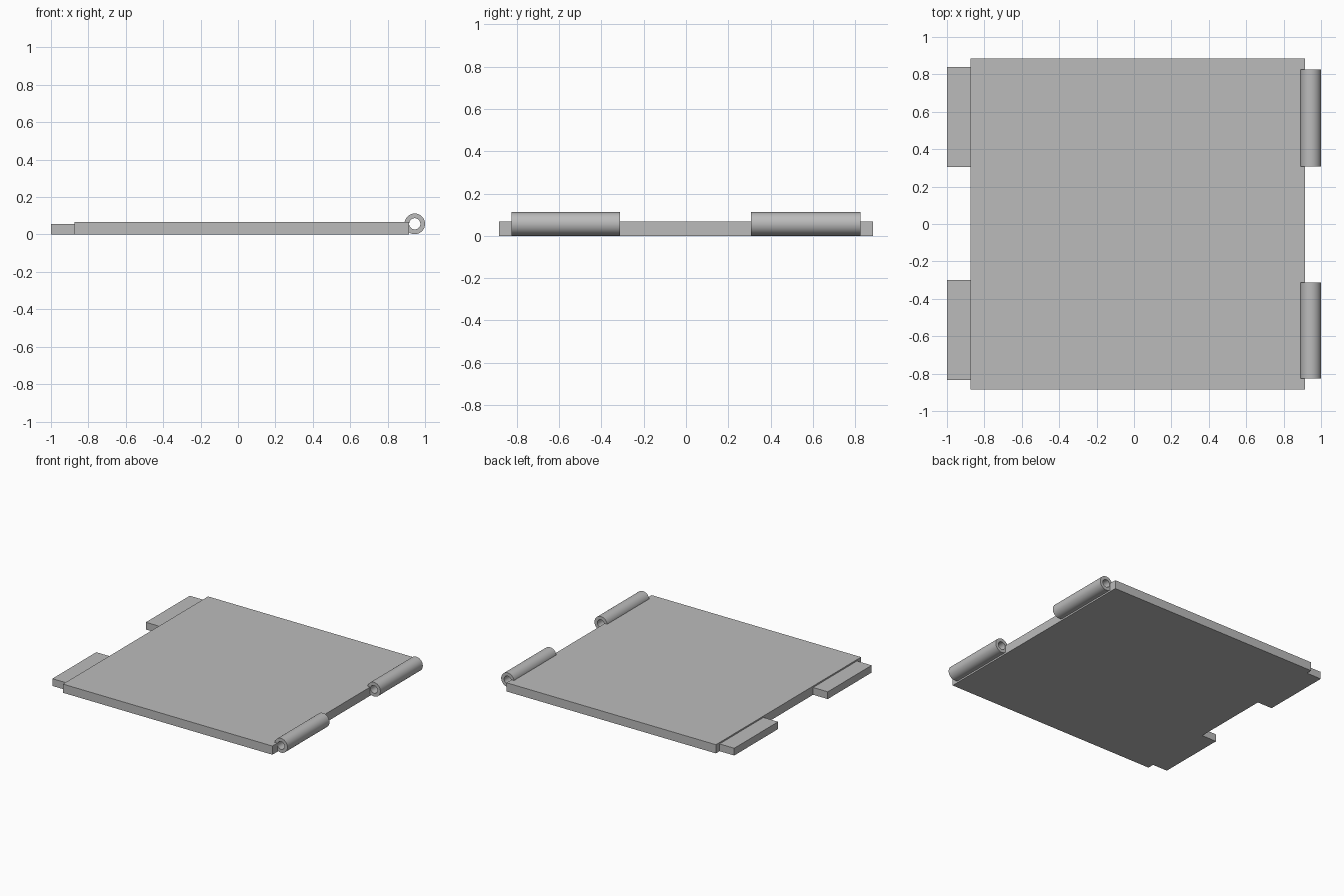
import bpy, bmesh
from math import cos, sin, tau, radians

cube = bpy.data.objects.get("Cube")
if cube:
    bpy.data.objects.remove(cube, do_unlink=True)

grey = bpy.data.materials.new("plain_grey")
grey.use_nodes = True
colour = (0.5, 0.5, 0.5, 1)
grey.diffuse_color = colour
grey.node_tree.nodes["Principled BSDF"].inputs["Base Color"].default_value = colour


def finish(name, bm):
    bmesh.ops.recalc_face_normals(bm, faces=bm.faces)
    mesh = bpy.data.meshes.new(name)
    bm.to_mesh(mesh)
    bm.free()
    mesh.materials.append(grey)
    obj = bpy.data.objects.new(name, mesh)
    bpy.context.collection.objects.link(obj)
    return obj


def box(name, x, y, z):
    """Box spanning the given (low, high) ranges."""
    bm = bmesh.new()
    bmesh.ops.create_cube(bm, size=1)
    for v in bm.verts:
        v.co = [lo + (c + 0.5) * (hi - lo) for c, (lo, hi) in zip(v.co, (x, y, z))]
    return finish(name, bm)


def tube(name, x, z, y, outer, inner, sides=48):
    """Open tube lying along y: a closed wall section swept round the axis."""
    bm = bmesh.new()
    section = [(outer, y[0]), (outer, y[1]), (inner, y[1]), (inner, y[0])]
    rings = [[bm.verts.new((x + r * cos(tau * i / sides), py, z + r * sin(tau * i / sides)))
              for r, py in section] for i in range(sides)]
    for i, ring in enumerate(rings):
        following = rings[(i + 1) % sides]
        for k in range(4):
            n = (k + 1) % 4
            bm.faces.new((ring[k], ring[n], following[n], following[k]))
    obj = finish(name, bm)
    bpy.ops.object.select_all(action='DESELECT')
    obj.select_set(True)
    bpy.context.view_layer.objects.active = obj
    bpy.ops.object.shade_smooth_by_angle(angle=radians(30))


# Main panel
box("panel", (-0.875, 0.913), (-0.885, 0.885), (0, 0.067))

# Thinner tabs on one edge, hinge barrels on the other
for side, tab, barrel in (("front", (-0.835, -0.3), (-0.825, -0.312)),
                          ("back", (0.305, 0.84), (0.308, 0.825))):
    box(side + "_tab", (-1, -0.875), tab, (0, 0.056))
    tube(side + "_hinge_barrel", 0.945, 0.057, barrel, 0.055, 0.03)
